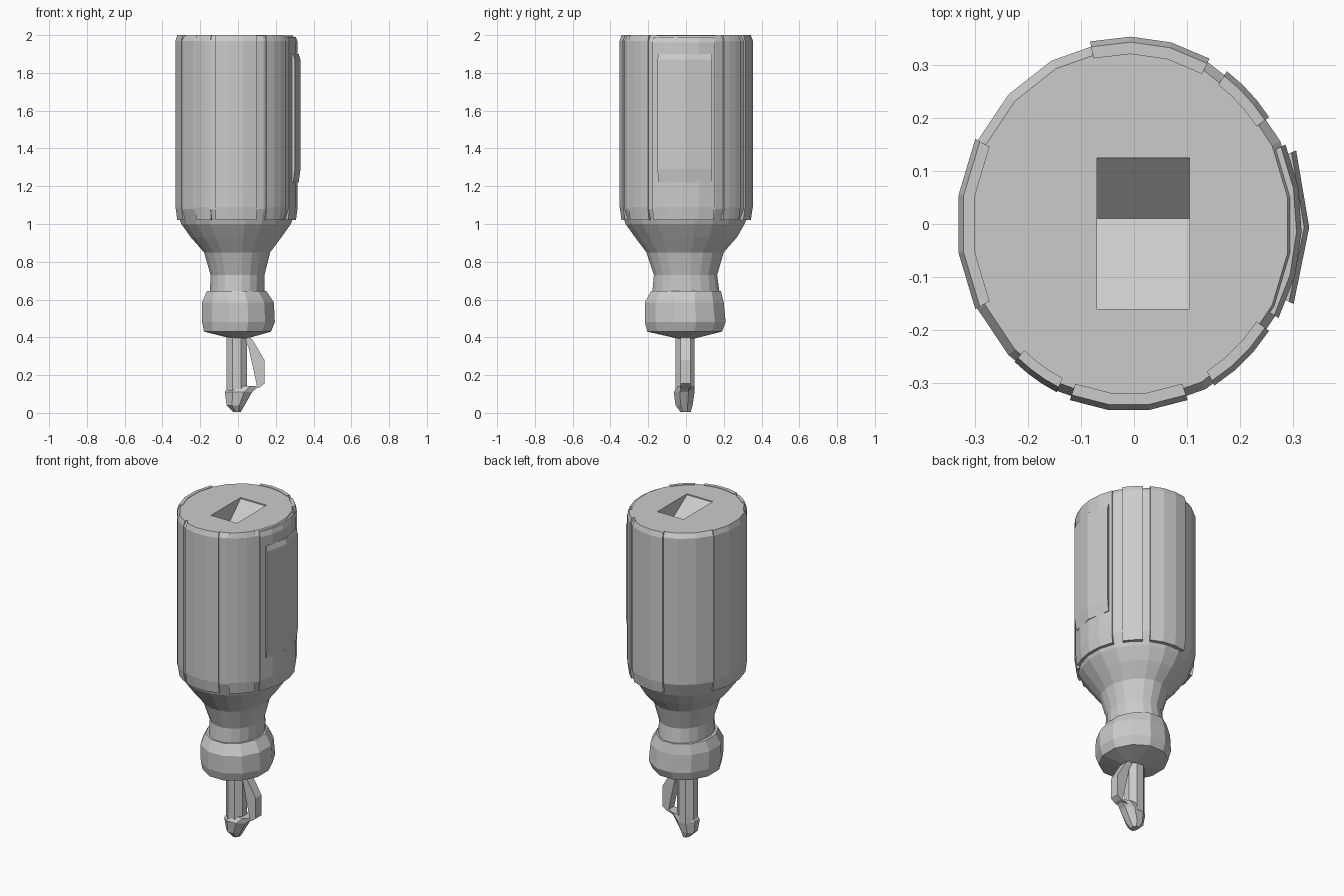
import bpy, bmesh, math

if "Cube" in bpy.data.objects:
    bpy.data.objects.remove(bpy.data.objects["Cube"])


def finish(name, bm):
    bmesh.ops.recalc_face_normals(bm, faces=bm.faces)
    me = bpy.data.meshes.new(name)
    bm.to_mesh(me)
    bm.free()
    ob = bpy.data.objects.new(name, me)
    bpy.context.scene.collection.objects.link(ob)
    return ob


def loft(name, sections, sides, turn=0.5):
    """Closed loft through elliptical sections (z, x0, x1, y0, y1)."""
    bm = bmesh.new()
    rings = []
    for z, x0, x1, y0, y1 in sections:
        ring = []
        for i in range(sides):
            a = 2 * math.pi * (i + turn) / sides
            k = 1 / math.cos(math.pi / sides) if turn else 1
            ring.append(bm.verts.new(((x0 + x1) / 2 + (x1 - x0) / 2 * k * math.cos(a),
                                      (y0 + y1) / 2 + (y1 - y0) / 2 * k * math.sin(a), z)))
        rings.append(ring)
    for a, b in zip(rings, rings[1:]):
        for i in range(sides):
            j = (i + 1) % sides
            bm.faces.new((a[i], a[j], b[j], b[i]))
    bm.faces.new(rings[0])
    bm.faces.new(rings[-1])
    return finish(name, bm)


def prism(name, pts, lo, hi, axis):
    """Extrude an outline: axis 'y' uses (x, z) points, axis 'x' uses (y, z)."""
    bm = bmesh.new()
    def place(p, d):
        return (p[0], d, p[1]) if axis == 'y' else (d, p[0], p[1])
    a = [bm.verts.new(place(p, lo)) for p in pts]
    b = [bm.verts.new(place(p, hi)) for p in pts]
    bm.faces.new(a)
    bm.faces.new(b)
    for i in range(len(pts)):
        j = (i + 1) % len(pts)
        bm.faces.new((a[i], a[j], b[j], b[i]))
    return finish(name, bm)


def panel(name, start, end, steps, grow, z0, z1):
    """Raised strip following the handle wall between two angles (degrees)."""
    bm = bmesh.new()
    cols = []
    for i in range(steps + 1):
        a = math.radians(start + (end - start) * i / steps)
        def v(s, z):
            return bm.verts.new((-0.01 + 0.317 * s * math.cos(a), 0.345 * s * math.sin(a), z))
        o = 1 + grow
        cols.append([v(0.93, z0), v(o - 0.03, z0), v(o, z0 + 0.07),
                     v(o, z1 - 0.03), v(o - 0.03, z1), v(0.93, z1)])
    for a, b in zip(cols, cols[1:]):
        for i in range(6):
            j = (i + 1) % 6
            bm.faces.new((a[i], a[j], b[j], b[i]))
    bm.faces.new(cols[0])
    bm.faces.new(cols[-1])
    return finish(name, bm)


# Handle with rounded shoulder and narrow neck
handle = loft("handle", [
    (0.62, -0.15, 0.14, -0.18, 0.18),
    (0.73, -0.145, 0.14, -0.17, 0.165),
    (0.85, -0.18, 0.17, -0.21, 0.20),
    (0.93, -0.25, 0.23, -0.27, 0.27),
    (1.00, -0.30, 0.28, -0.32, 0.31),
    (1.08, -0.327, 0.307, -0.345, 0.342),
    (1.97, -0.327, 0.307, -0.345, 0.342),
    (1.997, -0.31, 0.29, -0.33, 0.325)], 20)

# Recess in the end of the handle
cutter = prism("recess_cutter", [(-0.16, 2.01), (-0.16, 1.99), (0.01, 1.88),
                                 (0.125, 1.99), (0.125, 2.01)], -0.07, 0.105, 'x')
cutter.hide_render = True
cutter.hide_viewport = True
mod = handle.modifiers.new("recess", 'BOOLEAN')
mod.operation = 'DIFFERENCE'
mod.solver = 'EXACT'
mod.object = cutter

# Raised grip strips round the handle
for i, (start, end, grow) in enumerate([(62, 103, 0.025), (153, 207, 0.025),
                                        (228, 245, 0.015), (250, 290, 0.025),
                                        (300, 325, 0.02), (35, 55, 0.02)]):
    panel(f"grip_strip_{i + 1}", start, end, 3, grow, 1.02, 2.0)
panel("side_plate", -30, 25, 4, 0.03, 1.02, 1.99)
panel("side_plate_ridge", -24, 22, 2, 0.075, 1.22, 1.90)

# Collar below the neck
loft("collar", [
    (0.395, -0.04, 0.05, -0.05, 0.05),
    (0.43, -0.18, 0.175, -0.205, 0.19),
    (0.48, -0.19, 0.195, -0.218, 0.21),
    (0.585, -0.19, 0.19, -0.218, 0.20),
    (0.645, -0.165, 0.15, -0.185, 0.185)], 12)

# Shaft, tip and side blade
loft("shaft", [(0.10, -0.062, 0.048, -0.055, 0.045),
               (0.42, -0.062, 0.048, -0.055, 0.045)], 8)
loft("tip", [(0.005, -0.025, 0.015, -0.03, 0.025),
             (0.04, -0.06, 0.035, -0.055, 0.035),
             (0.11, -0.07, 0.075, -0.065, 0.045),
             (0.142, -0.05, 0.11, -0.045, 0.04)], 8)
prism("side_blade", [(0.04, 0.41), (0.075, 0.39), (0.14, 0.28), (0.14, 0.155),
                     (0.115, 0.135), (0.06, 0.12), (0.10, 0.145), (0.055, 0.35),
                     (0.04, 0.38)], -0.03, 0.025, 'y')
